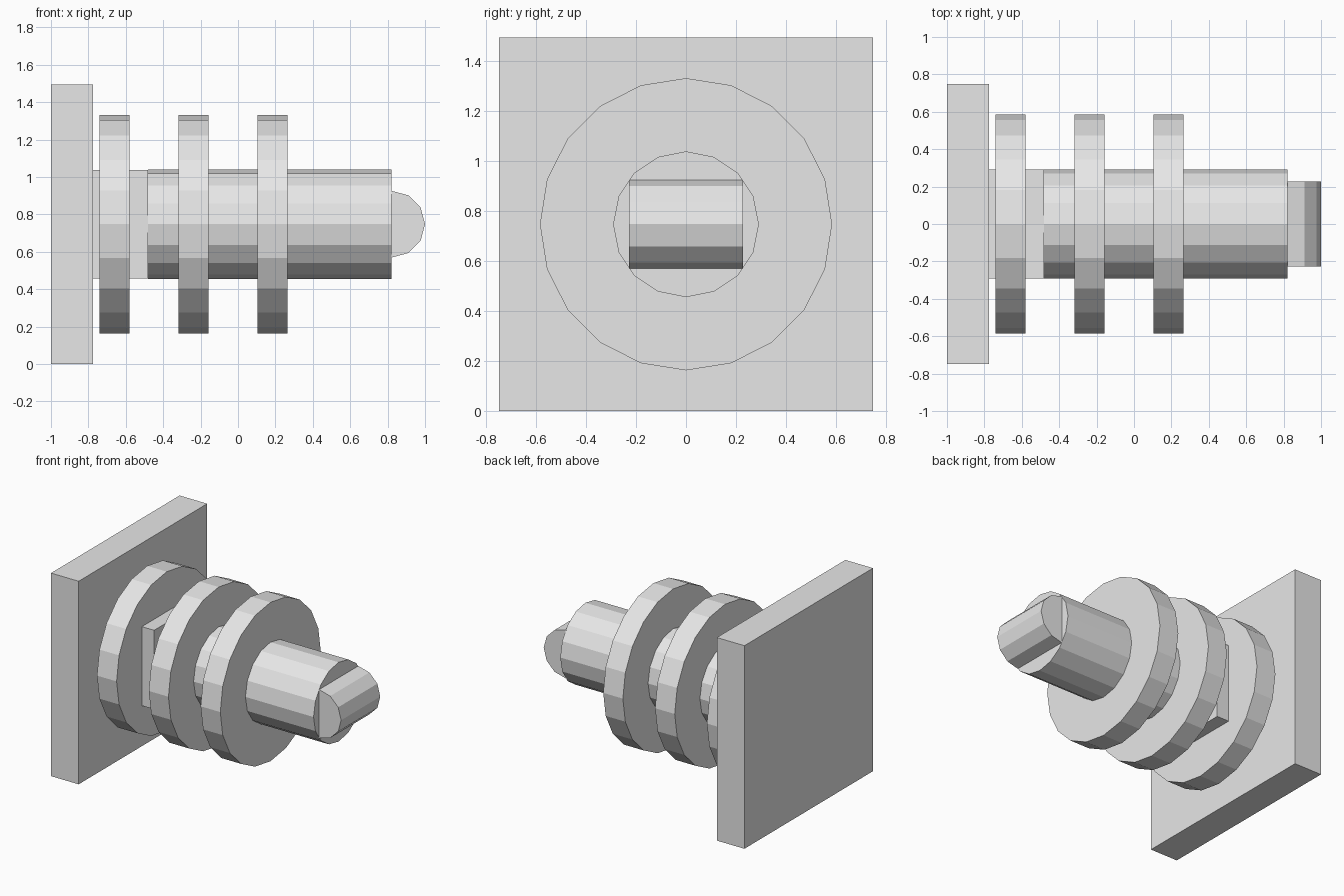
import bpy, bmesh
from math import pi
from mathutils import Matrix

if "Cube" in bpy.data.objects:
    bpy.data.objects.remove(bpy.data.objects["Cube"])

AXIS_Z = 0.748  # height of the shaft axis

grey = bpy.data.materials.new("light grey")
grey.diffuse_color = (0.8, 0.8, 0.8, 1)
grey.use_nodes = True
grey.node_tree.nodes["Principled BSDF"].inputs["Base Color"].default_value = grey.diffuse_color


def finish(name, bm):
    mesh = bpy.data.meshes.new(name)
    bm.to_mesh(mesh)
    bm.free()
    mesh.materials.append(grey)
    bpy.context.collection.objects.link(bpy.data.objects.new(name, mesh))


def box(name, x0, x1, half):
    """Square block centred on the shaft axis."""
    bm = bmesh.new()
    bmesh.ops.create_cube(bm, size=1, matrix=Matrix.Translation(((x0 + x1) / 2, 0, AXIS_Z))
                          @ Matrix.Diagonal((x1 - x0, 2 * half, 2 * half, 1)))
    finish(name, bm)


def cylinder(name, x, length, radius, sides, axis='X'):
    """Flat-sided cylinder along X or Y, centred at x on the shaft axis."""
    turn = Matrix.Rotation(pi / 2, 4, 'Y' if axis == 'X' else 'X')
    bm = bmesh.new()
    bmesh.ops.create_cone(bm, cap_ends=True, segments=sides, radius1=radius, radius2=radius,
                          depth=length, matrix=Matrix.Translation((x, 0, AXIS_Z)) @ turn)
    finish(name, bm)


# Base plate and the square neck behind the shaft
box("base_plate", -1.0, -0.775, AXIS_Z)
box("square_neck", -0.775, -0.48, 0.291)

# Shaft
cylinder("shaft", 0.17, 1.30, 0.292, 16)

# Three evenly spaced discs
for i in range(3):
    cylinder(f"disc_{i + 1}", -0.66 + 0.4225 * i, 0.16, 0.585, 20)

# Cross-wise rounded tip
cylinder("rounded_tip", 0.822, 0.456, 0.178, 12, 'Y')
